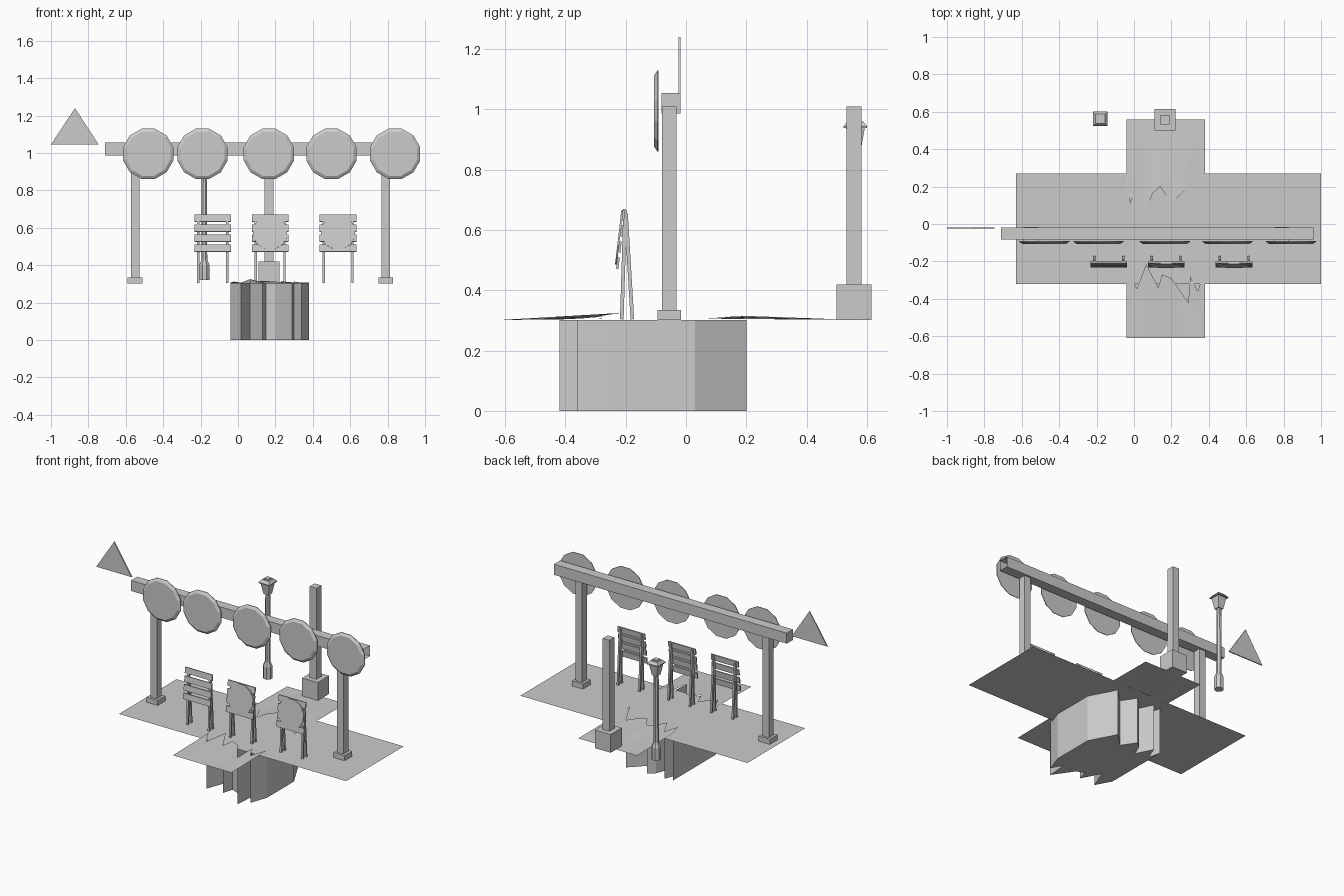
import bpy, bmesh
from math import cos, sin, pi, atan2
from mathutils import Matrix, Vector

if "Cube" in bpy.data.objects:
    bpy.data.objects.remove(bpy.data.objects["Cube"])


def make(name, verts, faces, smooth=False):
    me = bpy.data.meshes.new(name)
    me.from_pydata([tuple(v) for v in verts], [], faces)
    bm = bmesh.new()
    bm.from_mesh(me)
    bmesh.ops.recalc_face_normals(bm, faces=bm.faces)
    bm.to_mesh(me)
    bm.free()
    ob = bpy.data.objects.new(name, me)
    bpy.context.collection.objects.link(ob)
    for p in me.polygons:
        p.use_smooth = smooth
    return ob


def box(name, lo, hi, matrix=None):
    v = [Vector((x, y, z)) for x in (lo[0], hi[0]) for y in (lo[1], hi[1]) for z in (lo[2], hi[2])]
    if matrix:
        v = [matrix @ p for p in v]
    return make(name, v, [(0, 1, 3, 2), (4, 5, 7, 6), (0, 1, 5, 4), (2, 3, 7, 6), (0, 2, 6, 4), (1, 3, 7, 5)])


def loft(name, profile, n, matrix):
    """Stack n-sided rings; profile holds (radius, height), with a flat side facing front."""
    v, f = [], []
    for r, h in profile:
        for i in range(n):
            a = 2 * pi * (i + 0.5) / n
            v.append(matrix @ Vector((r * cos(a), r * sin(a), h)))
    for k in range(len(profile) - 1):
        for i in range(n):
            j = (i + 1) % n
            f.append((k * n + i, k * n + j, k * n + n + j, k * n + n + i))
    f += [tuple(range(n)), tuple(range(len(v) - n, len(v)))]
    return make(name, v, f)


def strut(name, a, b, t):
    a, b = Vector(a), Vector(b)
    d = b - a
    m = Matrix.Translation(a) @ d.to_track_quat('Z', 'Y').to_matrix().to_4x4()
    return box(name, (-t, -t, 0), (t, t, d.length), m)


TO_FRONT = Matrix.Rotation(pi / 2, 4, 'X')   # local z turns to -y

# Ground sheet
G = 0.302
make("ground_sheet", [(-.63, -.32, G), (1, -.32, G), (1, .27, G), (-.63, .27, G)], [(0, 1, 2, 3)])

# Jagged outlines of the broken ground
front = [(-.04, -.245, .308), (.015, -.345, .306), (.065, -.215, .325), (.13, -.34, .308),
         (.15, -.27, .315), (.20, -.29, .312), (.29, -.42, .303), (.30, -.28, .312),
         (.34, -.36, .306), (.38, -.245, .308)]
back = [(-.04, .19, .307), (-.02, .11, .312), (.015, .20, .306), (.07, .09, .308),
        (.10, .165, .313), (.14, .20, .315), (.20, .11, .306), (.24, .15, .313),
        (.29, .20, .308), (.38, .03, .306)]


def broken_sheet(name, edge, y_out):
    n = len(edge)
    v = edge + [(x, y_out, .302) for x, _, _ in edge]
    f = []
    for i in range(n - 1):
        f += [(i, i + 1, n + i + 1), (i, n + i + 1, n + i)]
    make(name, v, f, True)


broken_sheet("front_broken_sheet", front, -.61)
broken_sheet("back_broken_sheet", back, .56)

# Pit walls and floor
rim = front + back[::-1]
n = len(rim)
pit = make("pit", [(x, y, .302) for x, y, _ in rim] + [(x, y, 0) for x, y, _ in rim],
           [(i, (i + 1) % n, n + (i + 1) % n, n + i) for i in range(n)] + [tuple(range(n, 2 * n))])

# Beam: square tube, closed on the left and open on the right
b = [(x, y, z) for x in (-.71, .96) for y, z in ((-.082, .987), (-.018, .987), (-.018, 1.055), (-.082, 1.055))]
make("beam", b, [(i, (i + 1) % 4, (i + 1) % 4 + 4, i + 4) for i in range(4)] + [(0, 1, 2, 3)])

# Beam posts with base blocks
for i, x in enumerate((-.55, .79)):
    box(f"beam_post_{i}", (x - .023, -.079, .335), (x + .023, -.031, 1.01))
    box(f"beam_post_base_{i}", (x - .04, -.094, .302), (x + .04, -.016, .335))

# Round hanging discs with bevelled fronts
for i, x in enumerate((-.48, -.19, .165, .50, .84)):
    loft(f"disc_{i}", [(.139, 0), (.139, .004), (.122, .015)], 12,
         Matrix.Translation((x, -.091, .995)) @ TO_FRONT)

# Triangle pennant
tri = [(-1, 1.045), (-.745, 1.045), (-.872, 1.24)]
make("triangle_plate", [(x, y, z) for y in (-.025, -.018) for x, z in tri],
     [(0, 1, 2), (3, 4, 5), (0, 1, 4, 3), (1, 2, 5, 4), (2, 0, 3, 5)])

# Folding slatted stands; the second and third carry a round panel
tilt = atan2(.022, .19)
for k, cx in enumerate((-.135, .172, .535)):
    for s in (-1, 1):
        x = cx + s * .077
        strut(f"stand_{k}_front_leg", (x, -.213, .304), (x, -.202, .665), .006)
        strut(f"stand_{k}_back_leg", (x, -.178, .304), (x, -.199, .655), .006)
    board = Matrix.Translation((cx, -.205, .67)) @ Matrix.Rotation(-tilt, 4, 'X')
    for j in range(4):
        z = -.054 * j
        box(f"stand_{k}_slat_{j}", (-.098, -.004, z - .038), (.098, .004, z), board)
    if k:
        loft(f"stand_{k}_panel", [(.094, 0), (.094, .006)], 12,
             board @ Matrix.Translation((0, -.003, -.095)) @ TO_FRONT)

# Rear pillar
box("pillar_base", (.11, .50, .302), (.222, .615, .42))
box("pillar", (.142, .532, .42), (.19, .582, 1.01))

# Street lamp: octagonal base and pole, square lantern
at = Matrix.Translation((-.18, .562, 0))
loft("lamp_pole", [(.029, .32), (.029, .40), (.017, .43), (.015, .87)], 8, at)
q = 2 ** .5
loft("lamp_lantern", [(.018 * q, .865), (.031 * q, .938), (.039 * q, .938), (.039 * q, .944),
                      (.026 * q, .96)], 4, at)
loft("lamp_cap", [(.016 * q, .96), (.016 * q, .968)], 4, at)
